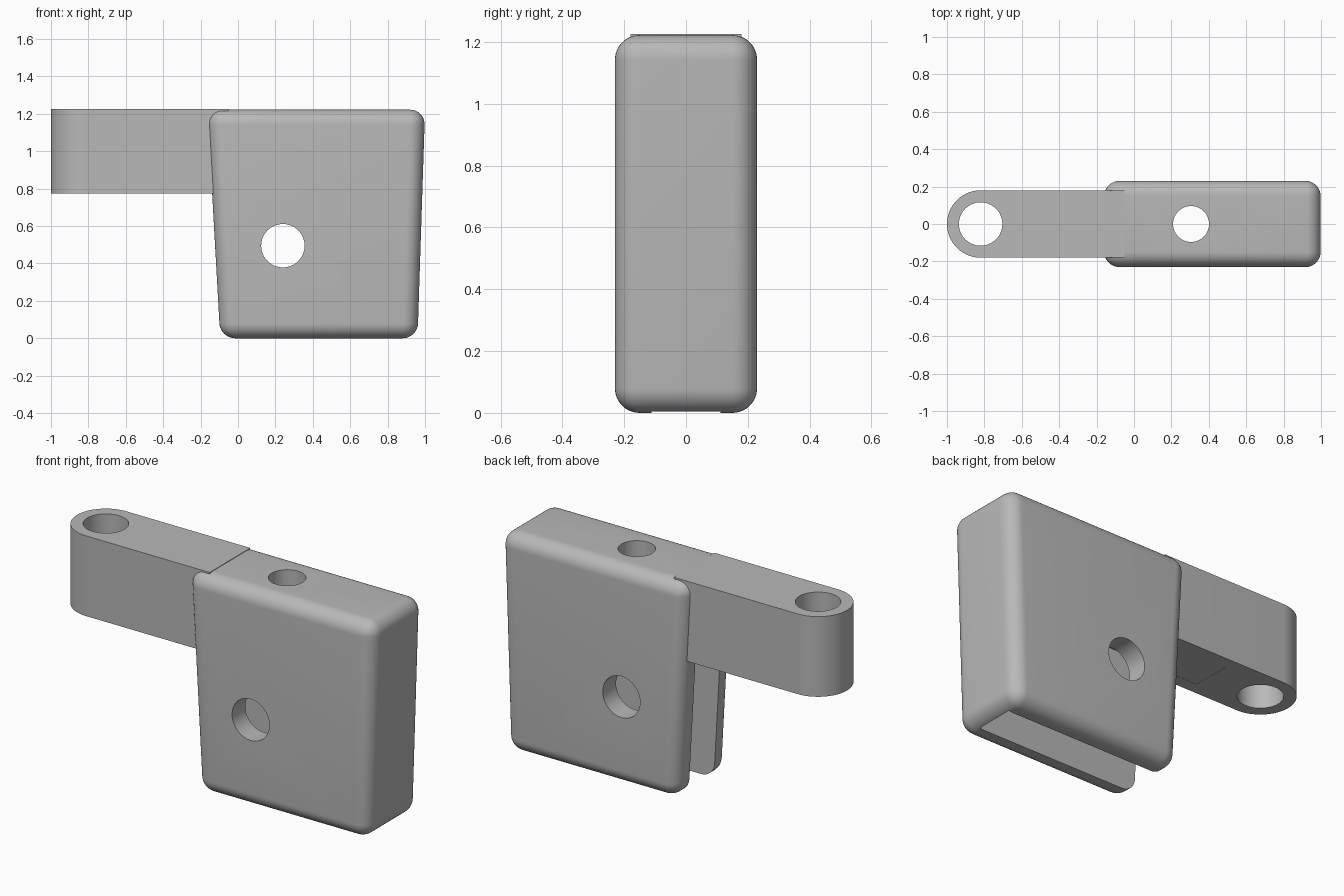
import bpy, bmesh, math
from mathutils import Matrix, Vector

if "Cube" in bpy.data.objects:
    bpy.data.objects.remove(bpy.data.objects["Cube"], do_unlink=True)

grey = bpy.data.materials.new("plain grey")
grey.use_nodes = True
grey.diffuse_color = (0.48, 0.48, 0.48, 1)
grey.node_tree.nodes["Principled BSDF"].inputs["Base Color"].default_value = grey.diffuse_color


def finish(name, bm):
    bmesh.ops.recalc_face_normals(bm, faces=bm.faces)
    mesh = bpy.data.meshes.new(name)
    bm.to_mesh(mesh)
    bm.free()
    mesh.materials.append(grey)
    obj = bpy.data.objects.new(name, mesh)
    bpy.context.collection.objects.link(obj)
    return obj


def prism(name, outline, direction, radius=0):
    """Extrude a closed outline along a direction, optionally rounding every edge."""
    bm = bmesh.new()
    face = bm.faces.new([bm.verts.new(p) for p in outline])
    made = bmesh.ops.extrude_face_region(bm, geom=[face])["geom"]
    bmesh.ops.translate(bm, vec=Vector(direction),
                        verts=[g for g in made if isinstance(g, bmesh.types.BMVert)])
    if radius:
        bmesh.ops.bevel(bm, geom=bm.edges[:], offset=radius, segments=10,
                        profile=0.5, affect='EDGES')
    return finish(name, bm)


def block(name, x0, x1, half_y, z0, z1):
    outline = [(x0, -half_y, z0), (x1, -half_y, z0), (x1, -half_y, z1), (x0, -half_y, z1)]
    return prism(name, outline, (0, 2 * half_y, 0))


def cylinder(name, centre, radius, depth, axis='Z'):
    bm = bmesh.new()
    turn = Matrix.Rotation(math.pi / 2, 4, 'X') if axis == 'Y' else Matrix()
    bmesh.ops.create_cone(bm, cap_ends=True, segments=64, radius1=radius, radius2=radius,
                          depth=depth, matrix=Matrix.Translation(centre) @ turn)
    return finish(name, bm)


def combine(obj, other, operation):
    mod = obj.modifiers.new(operation.lower(), 'BOOLEAN')
    mod.operation = operation
    mod.solver = 'EXACT'
    mod.object = other
    bpy.context.view_layer.objects.active = obj
    bpy.ops.object.modifier_apply(modifier=mod.name)
    bpy.data.objects.remove(other, do_unlink=True)


# Tapered rounded housing
housing = prism("clevis_bracket",
                [(-0.095, -0.23, 0), (0.96, -0.23, 0), (1.0, -0.23, 1.222), (-0.163, -0.23, 1.222)],
                (0, 0.46, 0), 0.08)

# Flat arm with a round end
tip, width = -0.82, 0.18
outline = [(-0.05, -width, 0.775), (-0.05, width, 0.775)]
for i in range(33):
    a = math.pi / 2 + math.pi * i / 32
    outline.append((tip + width * math.cos(a), width * math.sin(a), 0.775))
arm = prism("arm", outline, (0, 0, 0.45))
combine(housing, arm, 'UNION')

# Slot open to the left and below, then the three bores
combine(housing, block("slot_cutter", -0.5, 0.905, 0.112, -0.2, 0.776), 'DIFFERENCE')
combine(housing, cylinder("arm_bore", (tip, 0, 1), 0.116, 1), 'DIFFERENCE')
combine(housing, cylinder("top_bore", (0.305, 0, 1), 0.096, 0.8), 'DIFFERENCE')
combine(housing, cylinder("cross_bore", (0.24, 0, 0.495), 0.116, 1, 'Y'), 'DIFFERENCE')

# Smooth the fillets and bores, keep the cut edges sharp
bpy.ops.object.select_all(action='DESELECT')
housing.select_set(True)
bpy.context.view_layer.objects.active = housing
bpy.ops.object.shade_smooth_by_angle(angle=math.radians(30))
